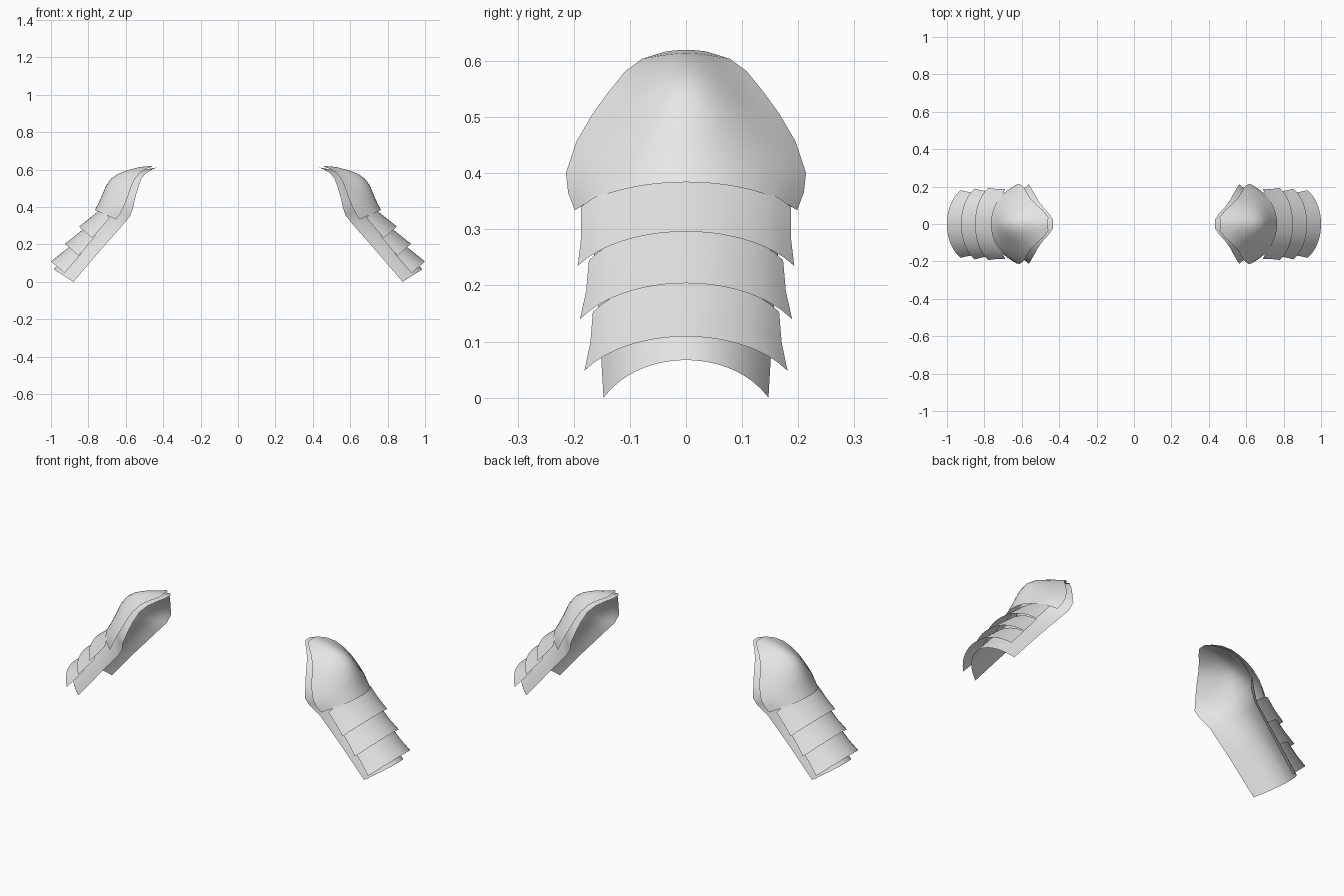
import bpy, bmesh, math

steel = bpy.data.materials.new("pale_steel")
steel.diffuse_color = (0.8, 0.8, 0.8, 1)

COLS = 20
ARC = math.radians(60)


def arc(u):
    """Circular-arc height over u = -1..1, crown at 1 and edges at 0."""
    t = math.asin(u * math.sin(ARC))
    return (math.cos(t) - math.cos(ARC)) / (1 - math.cos(ARC))


def bell(u):
    """Domed crown flaring out to a flat rim."""
    return 0.5 + 0.5 * math.cos(math.pi * u)


def sheet(name, stations):
    """Curved plate through (crown x, crown z, edge x, edge z, half width, flare)."""
    bm = bmesh.new()
    rows = []
    for cx, cz, ex, ez, w, flare in stations:
        row = []
        for i in range(COLS + 1):
            u = 2 * i / COLS - 1
            f = arc(u) * (1 - flare) + bell(u) * flare
            row.append(bm.verts.new((ex + (cx - ex) * f, w * u, ez + (cz - ez) * f)))
        rows.append(row)
    for a, b in zip(rows, rows[1:]):
        for i in range(COLS):
            bm.faces.new((a[i], a[i + 1], b[i + 1], b[i]))
    me = bpy.data.meshes.new(name)
    bm.to_mesh(me)
    bm.free()
    me.materials.append(steel)
    for p in me.polygons:
        p.use_smooth = True
    ob = bpy.data.objects.new(name, me)
    bpy.context.collection.objects.link(ob)
    # matching plate on the other shoulder
    ob.modifiers.new("other_shoulder", 'MIRROR').use_axis = (True, False, False)
    return ob


# Long under plate from upper arm to neck
sheet("under_plate", [
    (0.985, 0.067, 0.880, 0.000, 0.147, 0),
    (0.840, 0.235, 0.735, 0.170, 0.157, 0),
    (0.720, 0.365, 0.620, 0.300, 0.168, 0),
    (0.697, 0.405, 0.575, 0.355, 0.195, 0),
    (0.683, 0.455, 0.562, 0.395, 0.213, 0.2),
    (0.660, 0.510, 0.548, 0.455, 0.190, 0.4),
    (0.635, 0.545, 0.532, 0.510, 0.162, 0.5),
    (0.600, 0.568, 0.515, 0.555, 0.130, 0.5),
    (0.550, 0.587, 0.490, 0.583, 0.095, 0.5),
    (0.490, 0.602, 0.455, 0.603, 0.055, 0.5),
    (0.432, 0.612, 0.432, 0.612, 0.022, 0.5)])

# Domed shoulder cap
sheet("shoulder_cap", [
    (0.765, 0.384, 0.650, 0.334, 0.198, 0),
    (0.748, 0.415, 0.630, 0.365, 0.210, 0.15),
    (0.730, 0.455, 0.612, 0.400, 0.214, 0.3),
    (0.705, 0.515, 0.588, 0.457, 0.195, 0.5),
    (0.677, 0.553, 0.572, 0.505, 0.167, 0.6),
    (0.643, 0.577, 0.555, 0.545, 0.138, 0.6),
    (0.590, 0.598, 0.527, 0.582, 0.108, 0.6),
    (0.525, 0.614, 0.492, 0.604, 0.078, 0.5),
    (0.460, 0.620, 0.458, 0.617, 0.036, 0.5)])

# Overlapping arm plates: (lower crown x, z, lower edge x, z, lower and upper half widths)
lames = [(0.850, 0.296, 0.780, 0.235, 0.193, 0.187),
         (0.925, 0.204, 0.853, 0.140, 0.189, 0.173),
         (1.000, 0.109, 0.928, 0.048, 0.181, 0.166)]
for n, (cx, cz, ex, ez, w0, w1) in enumerate(lames):
    sheet("arm_plate_%d" % (n + 1), [
        (cx, cz, ex, ez, w0, 0),
        (cx - 0.058, cz + 0.046, ex - 0.045, ez + 0.050, (w0 + w1) / 2 - 0.003, 0),
        (cx - 0.125, cz + 0.100, ex - 0.092, ez + 0.105, w1, 0)])
